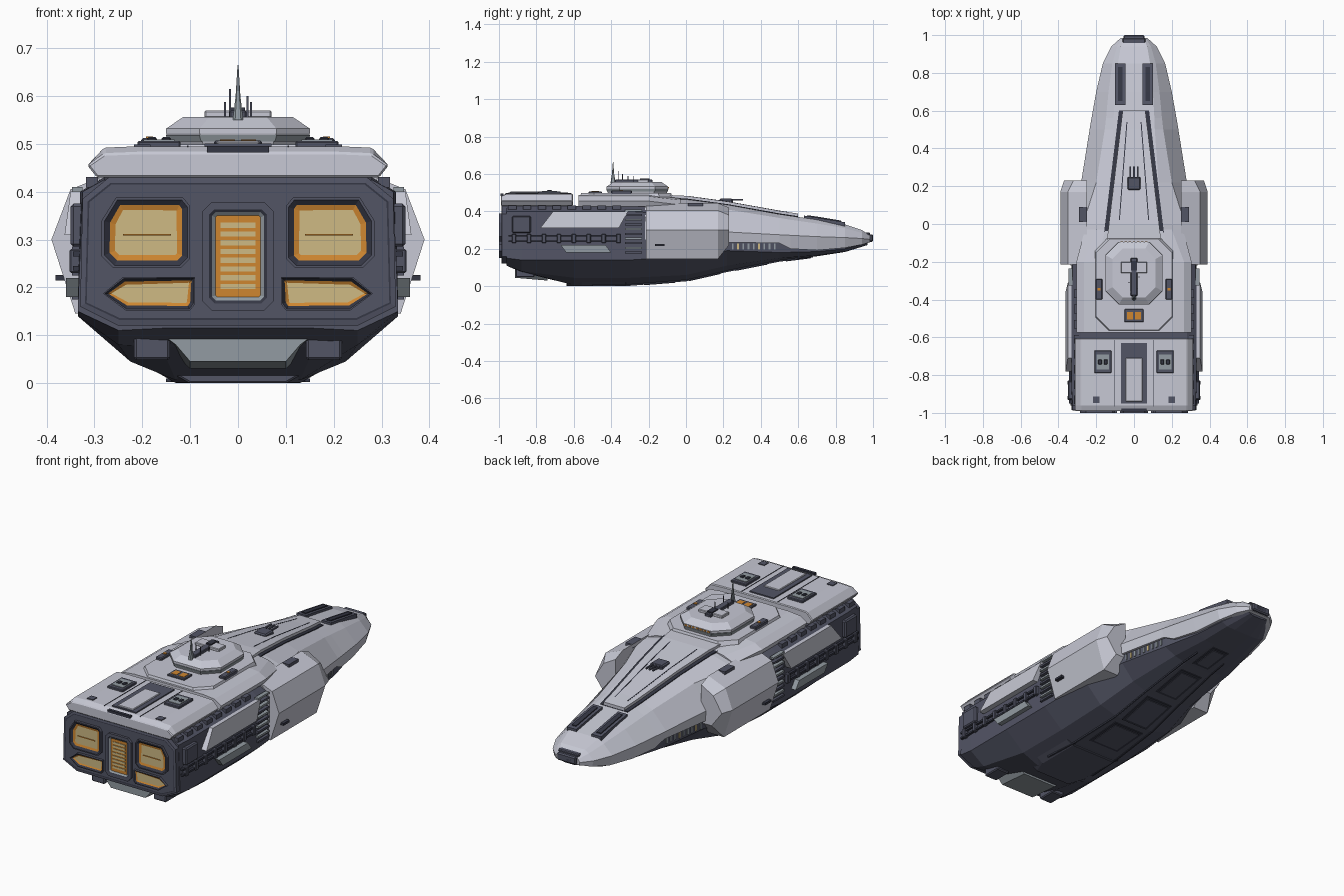
import bpy, bmesh
from mathutils import Matrix, Vector

if "Cube" in bpy.data.objects:
    bpy.data.objects.remove(bpy.data.objects["Cube"])


def material(name, *rgb):
    m = bpy.data.materials.new(name)
    m.use_nodes = True
    m.diffuse_color = (*rgb, 1)
    m.node_tree.nodes["Principled BSDF"].inputs["Base Color"].default_value = (*rgb, 1)
    return m


LIGHT = material("pale hull grey", .57, .58, .66)
GREY = material("panel grey", .29, .33, .36)
DARK = material("slate hull", .085, .09, .13)
TRIM = material("dark trim", .035, .038, .058)
ORANGE = material("engine orange", .62, .24, .03)
GLOW = material("engine yellow", .62, .49, .23)


def finish(name, bm, mats, bevel=0):
    bmesh.ops.recalc_face_normals(bm, faces=bm.faces)
    mesh = bpy.data.meshes.new(name)
    bm.to_mesh(mesh)
    bm.free()
    for m in mats:
        mesh.materials.append(m)
    obj = bpy.data.objects.new(name, mesh)
    bpy.context.collection.objects.link(obj)
    if bevel:
        mod = obj.modifiers.new("edge bevel", "BEVEL")
        mod.width, mod.segments, mod.limit_method = bevel, 1, "ANGLE"
    return obj


def skin(rings):
    """Bridge closed rings of equal length and cap both ends."""
    bm = bmesh.new()
    loops = [[bm.verts.new(p) for p in ring] for ring in rings]
    n = len(loops[0])
    for a, b in zip(loops, loops[1:]):
        for i in range(n):
            j = (i + 1) % n
            bm.faces.new((a[i], a[j], b[j], b[i]))
    bm.faces.new(loops[0])
    bm.faces.new(loops[-1])
    return bm


def loft(name, rings, mat, bevel=0):
    return finish(name, skin(rings), [mat], bevel)


def both_sides(y, *half):
    """Full cross-section from its +x half, listed top to bottom."""
    return [(x, y, z) for x, z in half] + [(-x, y, z) for x, z in reversed(half)]


def box(name, mat, center, size, bevel=0):
    bm = bmesh.new()
    bmesh.ops.create_cube(bm, size=1, matrix=Matrix.Translation(center) @ Matrix.Diagonal((*size, 1)))
    return finish(name, bm, [mat], bevel)


def pair(name, mat, center, size, bevel=0):
    for side, s in (("left", 1), ("right", -1)):
        box(side + "_" + name, mat, (s * center[0], *center[1:]), size, bevel)


def recess(name, outline, back, front, mats, steps):
    """Rear-facing plate whose face is inset step by step; one material per step."""
    bm = skin([[(x, y, z) for x, z in outline] for y in (back, front)])
    bmesh.ops.recalc_face_normals(bm, faces=bm.faces)
    face = min(bm.faces, key=lambda f: f.calc_center_median().y)
    for index, (width, depth) in enumerate(steps, 1):
        bmesh.ops.inset_individual(bm, faces=[face], thickness=width, depth=depth)
        face.material_index = index
    return finish(name, bm, mats)


def cut_rect(x, x2, z, z2, c):
    return [(x + c, z), (x2 - c, z), (x2, z + c), (x2, z2 - c),
            (x2 - c, z2), (x + c, z2), (x, z2 - c), (x, z + c)]


# Dark lower hull
LOWER = [
    (-.96, (.28, .425), (.325, .4), (.335, .15), (.25, .11), (.15, .115)),
    (-.88, (.28, .43), (.33, .4), (.335, .14), (.25, .08), (.16, .075)),
    (-.6, (.28, .43), (.33, .4), (.335, .14), (.225, .045), (.13, .006)),
    (-.3, (.28, .43), (.33, .4), (.335, .14), (.225, .045), (.13, .006)),
    (0, (.26, .42), (.31, .38), (.32, .16), (.22, .06), (.11, .03)),
    (.22, (.18, .39), (.262, .28), (.262, .19), (.19, .11), (.1, .08)),
    (.5, (.12, .3), (.213, .25), (.213, .18), (.15, .15), (.08, .135)),
    (.7, (.1, .28), (.165, .25), (.165, .185), (.12, .165), (.06, .16)),
    (.85, (.07, .28), (.14, .24), (.135, .2), (.1, .185), (.05, .183)),
    (.97, (.04, .26), (.07, .25), (.07, .235), (.05, .225), (.03, .22))]
loft("lower_hull", [both_sides(*r) for r in LOWER], DARK)

# Pale forward hull
UPPER = [
    (-.22, (.16, .475), (.28, .435), (.335, .37), (.335, .25)),
    (0, (.15, .465), (.27, .43), (.33, .33), (.325, .22)),
    (.22, (.13, .435), (.2, .41), (.28, .29), (.275, .235)),
    (.5, (.11, .385), (.155, .365), (.235, .275), (.225, .23)),
    (.56, (.108, .376), (.148, .355), (.225, .272), (.21, .2)),
    (.7, (.1, .355), (.135, .335), (.2, .265), (.18, .192)),
    (.85, (.085, .33), (.115, .31), (.165, .26), (.15, .205)),
    (.94, (.07, .3), (.09, .285), (.12, .255), (.11, .222)),
    (.985, (.05, .27), (.06, .265), (.07, .25), (.065, .235))]
loft("forward_hull", [both_sides(*r) for r in UPPER], LIGHT)


def height(table, pick, y):
    for a, b in zip(table, table[1:]):
        if a[0] <= y <= b[0]:
            return a[pick][1] + (b[pick][1] - a[pick][1]) * (y - a[0]) / (b[0] - a[0])


def strip(name, mat, start, end, rise, table=UPPER, pick=1):
    """Plate following the hull from (y, x, x) to (y, x, x)."""
    stops = [start[0]] + [r[0] for r in table if start[0] < r[0] < end[0]] + [end[0]]
    rings = []
    for y in stops:
        t = (y - start[0]) / (end[0] - start[0])
        a, b = (start[k] + (end[k] - start[k]) * t for k in (1, 2))
        z = height(table, pick, y)
        rings.append([(a, y, z + rise), (b, y, z + rise), (b, y, z - rise), (a, y, z - rise)])
    loft(name, rings, mat)


# Dorsal ridge with its dark channels
strip("ridge_channel", TRIM, (-.1, -.165, .165), (.6, -.08, .08), .004)
strip("dorsal_ridge", LIGHT, (-.1, -.145, .145), (.6, -.06, .06), .018)
for s, side in ((1, "left"), (-1, "right")):
    strip(side + "_bow_track", DARK, (.63, s * .045, s * .1), (.85, s * .045, s * .1), .012)
    strip(side + "_bow_track_slot", TRIM, (.65, s * .06, s * .085), (.83, s * .06, s * .085), .017)
    strip(side + "_ridge_seam", TRIM, (.02, s * .075, s * .08), (.54, s * .035, s * .04), .019)
box("nose_cap", DARK, (0, .98, .257), (.11, .04, .04), .006)
box("nose_top_plate", DARK, (0, .965, .28), (.12, .035, .014), .004)
box("nose_sensor", TRIM, (0, .99, .26), (.06, .02, .022))
box("turret", DARK, (0, .215, .45), (.07, .07, .036), .006)
for x in (-.02, 0, .02):
    box("turret_barrel", DARK, (x, .27, .462), (.008, .07, .008))

# Rear decks
loft("rear_deck", [both_sides(y, (.21, z), (.28, z - .003), (.315, .455), (.295, .43))
                   for y, z in ((-.99, .482), (-.96, .495), (-.605, .495))], LIGHT, .004)
loft("middle_deck", [
    both_sides(-.575, (.2, .487), (.265, .48), (.305, .455), (.29, .425)),
    both_sides(-.2, (.2, .487), (.265, .48), (.305, .455), (.29, .425)),
    both_sides(-.03, (.15, .47), (.2, .46), (.26, .435), (.25, .41))], LIGHT)
box("deck_recess", DARK, (0, -.79, .496), (.14, .32, .01))
box("deck_hatch", LIGHT, (0, -.825, .5), (.09, .23, .012), .003)
box("rear_deck_lip", TRIM, (0, -.985, .489), (.13, .016, .014))
pair("deck_vent", DARK, (.165, -.73, .499), (.09, .12, .014), .003)
pair("deck_vent_plate", GREY, (.165, -.73, .504), (.065, .08, .01))
for dx in (-.015, .015):
    pair("vent_knob", TRIM, (.165 + dx, -.73, .508), (.02, .026, .012), .003)
pair("deck_corner_hatch", DARK, (.2, -.93, .495), (.035, .035, .008))
pair("rear_deck_seam", TRIM, (.105, -.79, .495), (.003, .35, .004))
pair("bridge_flank_pod", DARK, (.185, -.345, .5), (.035, .11, .024), .004)
pair("flank_pod_light", ORANGE, (.185, -.345, .512), (.014, .014, .006))


def octagon(z, half_x, half_y, cut, cy):
    return [(x, y + cy, z) for x, y in cut_rect(-half_x, half_x, -half_y, half_y, cut)]


# Bridge
loft("bridge_base", [octagon(.47, .21, .25, .07, -.32), octagon(.499, .2, .24, .07, -.32)], LIGHT)
loft("bridge_tower", [octagon(.49, .14, .155, .07, -.26), octagon(.522, .15, .165, .07, -.26),
                      octagon(.532, .15, .165, .07, -.26), octagon(.556, .115, .13, .055, -.26)], LIGHT)
loft("bridge_band", [octagon(.505, .147, .162, .07, -.26), octagon(.519, .151, .166, .07, -.26)], GREY)
for i in range(7):
    box("bridge_window", ORANGE, ((i - 3) * .022, -.096, .526), (.013, .008, .007))
box("bridge_spine", DARK, (0, -.28, .561), (.035, .2, .018), .003)
box("bridge_cross_block", LIGHT, (0, -.23, .562), (.14, .06, .016), .003)
box("bridge_turret", TRIM, (0, -.22, .57), (.03, .05, .012))
loft("antenna_mast", [octagon(.55, .011, .014, .005, -.39), octagon(.6, .005, .006, .002, -.39),
                      octagon(.665, .001, .001, .0004, -.39)], GREY)
for x, y, top in ((-.017, -.36, .615), (.02, -.34, .6), (-.027, -.31, .588), (.027, -.28, .588)):
    box("antenna_rod", DARK, (x, y, (top + .55) / 2), (.004, .004, top - .55))
box("aft_window_frame", DARK, (0, -.485, .5), (.1, .07, .014), .003)
for x in (-.022, .022):
    box("aft_window", ORANGE, (x, -.485, .506), (.032, .04, .006))

# Side sponsons and flank details
SPONSON = [(.25, .445), (.35, .405), (.39, .3), (.34, .145), (.25, .145)]
NOSE_END = [(.25, .42), (.32, .38), (.37, .3), (.31, .22), (.25, .22)]
for s, side in ((1, "left"), (-1, "right")):
    loft(side + "_sponson", [[(s * x, y, z) for x, z in pts] for y, pts in
                             ((-.215, SPONSON), (.17, SPONSON), (.23, NOSE_END))], LIGHT)
    loft(side + "_upper_armor", [[(s * (x + (.4 - z) * .14), y, z) for y, z in
         ((-.78, .31), (-.71, .4), (-.31, .4), (-.36, .31))] for x in (.32, .35)], LIGHT)
    loft(side + "_lower_armor", [[(s * x, y, z) for y, z in
         ((-.67, .22), (-.43, .22), (-.4, .18), (-.64, .18))] for x in (.33, .36)], GREY)
    for i in range(9):
        y = .25 + i * .028
        box(side + "_gallery_window", GLOW if i % 4 == 1 else GREY,
            (s * (.262 - .175 * (y - .22)), y, .212), (.01, .009, .03))
    strip(side + "_belly_chine", TRIM, (-.5, s * .14, s * .15), (.6, s * .085, s * .09), .004, LOWER, 5)
pair("sponson_hatch", DARK, (.27, .05, .434), (.04, .08, .022))
pair("sponson_port", TRIM, (.372, -.14, .22), (.02, .05, .012))
pair("sponson_lamp", ORANGE, (.3, .2, .222), (.03, .03, .03))
for i in range(10):
    pair("flank_vent_slat", GREY if i % 2 else DARK, (.336, -.28, .18 + i * .025), (.022, .09, .01))
for z in (.24, .27):
    pair("flank_rail", TRIM, (.337, -.65, z), (.016, .6, .01))
for i in range(8):
    pair("flank_clamp", DARK, (.34, -.92 + i * .08, .255), (.024, .022, .05), .003)
    pair("deck_edge_clamp", DARK, (.305, -.93 + i * .08, .42), (.025, .045, .022))
pair("stern_flank_block", DARK, (.335, -.88, .33), (.03, .1, .09), .006)

# Belly
loft("chin_fairing", [both_sides(-.915, (.17, .11), (.13, .08), (.1, .045)),
                      both_sides(-.74, (.17, .1), (.13, .06), (.1, .03))], GREY)
pair("chin_block", DARK, (.18, -.86, .078), (.075, .1, .06), .005)
loft("keel", [both_sides(y, (w + .07, .04), (w, 0)) for y, w in ((-.64, .1), (-.56, .13), (-.32, .13))], DARK, .003)
for y, y2, w in ((-.24, -.04, .09), (0, .2, .08), (.25, .45, .065), (.52, .68, .05)):
    strip("belly_panel_rim", TRIM, (y, -w, w), (y2, -w, w), .004, LOWER, 5)
    strip("belly_panel", DARK, (y + .015, .015 - w, w - .015), (y2 - .015, .015 - w, w - .015), .007, LOWER, 5)

# Engine block and exhausts
recess("engine_block", [(-.27, .43), (.27, .43), (.325, .385), (.33, .16), (.25, .12),
                        (-.25, .12), (-.33, .16), (-.325, .385)],
       -.95, -.985, [DARK, TRIM, DARK], [(.012, .002), (.004, 0)])
FIRE = [DARK, TRIM, ORANGE, GLOW]
for s, side in ((1, "left"), (-1, "right")):
    upper = [(.12, .24), (.26, .24), (.285, .265), (.285, .34), (.255, .388), (.115, .388), (.1, .37), (.1, .26)]
    lower = [(.1, .152), (.235, .152), (.282, .187), (.24, .222), (.09, .222), (.09, .165)]
    for label, pts, rim in (("upper", upper, .012), ("lower", lower, .007)):
        recess(side + "_" + label + "_exhaust", [(s * x, z) for x, z in pts], -.98, -1, FIRE,
               [(rim / 2, 0), (rim, -.008), (rim, -.003)])
    box(side + "_exhaust_bar", ORANGE, (s * .19, -.992, .31), (.1, .004, .003))
recess("center_exhaust", cut_rect(-.075, .075, .152, .378, .02), -.98, -1,
       [DARK, TRIM, GREY, ORANGE], [(.016, 0), (.006, -.003), (.008, -.006)])
for i in range(8):
    box("exhaust_slat", GLOW, (0, -.991, .202 + i * .0183), (.074, .006, .011))
